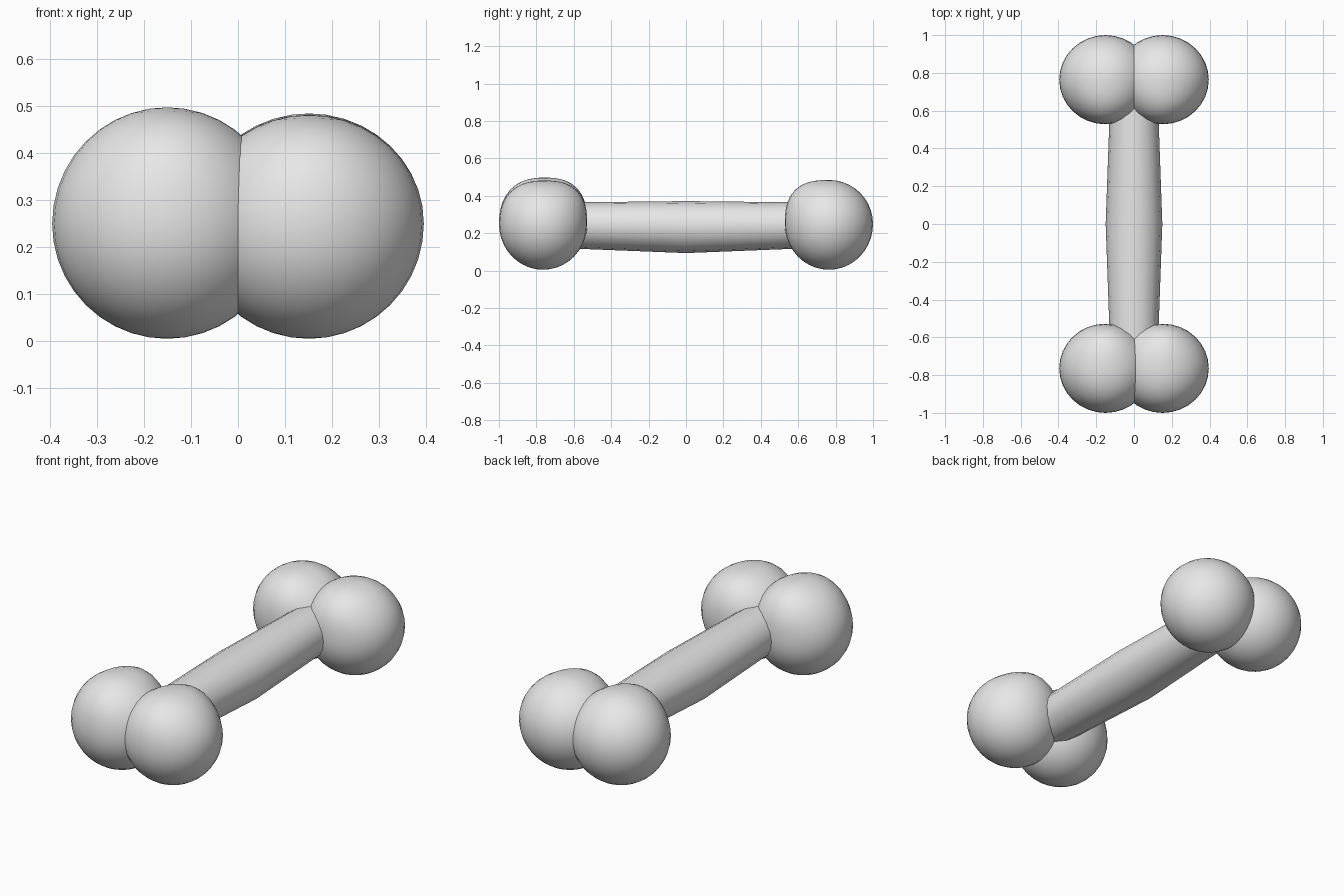
import bpy, bmesh, math

cube = bpy.data.objects.get("Cube")
if cube:
    bpy.data.objects.remove(cube, do_unlink=True)

grey = bpy.data.materials.new("bone_grey")
grey.use_nodes = True
grey.diffuse_color = (0.8, 0.8, 0.8, 1)
grey.node_tree.nodes["Principled BSDF"].inputs["Base Color"].default_value = (0.8, 0.8, 0.8, 1)


def finish(name, bm, location=(0, 0, 0)):
    bmesh.ops.recalc_face_normals(bm, faces=bm.faces)
    mesh = bpy.data.meshes.new(name)
    bm.to_mesh(mesh)
    bm.free()
    mesh.materials.append(grey)
    obj = bpy.data.objects.new(name, mesh)
    obj.location = location
    bpy.context.collection.objects.link(obj)
    bpy.ops.object.select_all(action="DESELECT")
    obj.select_set(True)
    bpy.context.view_layer.objects.active = obj
    bpy.ops.object.shade_smooth_by_angle(angle=math.radians(50))


# Rounded end knob, with its upper shoulders swollen a little
def knob(name, side, end, top):
    bm = bmesh.new()
    bmesh.ops.create_uvsphere(bm, u_segments=32, v_segments=20, radius=1)
    for v in bm.verts:
        n = v.co.copy()
        inner = n.y * end < 0
        swell = 0.36 if inner else (0.2 if end < 0 else 0.0)
        grow = 1 + (swell * n.y ** 2 * n.z ** 2 if n.z > 0 else 0)
        height = top - 0.25 if n.z > 0 else 0.245
        v.co = (n.x * 0.245, n.y * 0.236 * grow, n.z * height * grow)
    finish(name, bm, (side * 0.151, end * 0.764, 0.25))


knob("front_right_knob", -1, -1, 0.498)
knob("front_left_knob", 1, -1, 0.482)
knob("back_right_knob", -1, 1, 0.485)
knob("back_left_knob", 1, 1, 0.485)

# Shaft, thickest in the middle: y, half width, half height, centre z
SIDES = 16
rings = []
bm = bmesh.new()
for y, width, height, z in [(-0.7, 0.125, 0.121, 0.243), (0, 0.15, 0.139, 0.233),
                            (0.7, 0.125, 0.121, 0.243)]:
    ring = []
    for i in range(SIDES):
        a = math.tau * i / SIDES
        ring.append(bm.verts.new((width * math.cos(a), y, z + height * math.sin(a))))
    rings.append(ring)
for lower, upper in zip(rings, rings[1:]):
    for i in range(SIDES):
        j = (i + 1) % SIDES
        bm.faces.new((lower[i], lower[j], upper[j], upper[i]))
bm.faces.new(rings[0])
bm.faces.new(rings[-1])
finish("shaft", bm)
